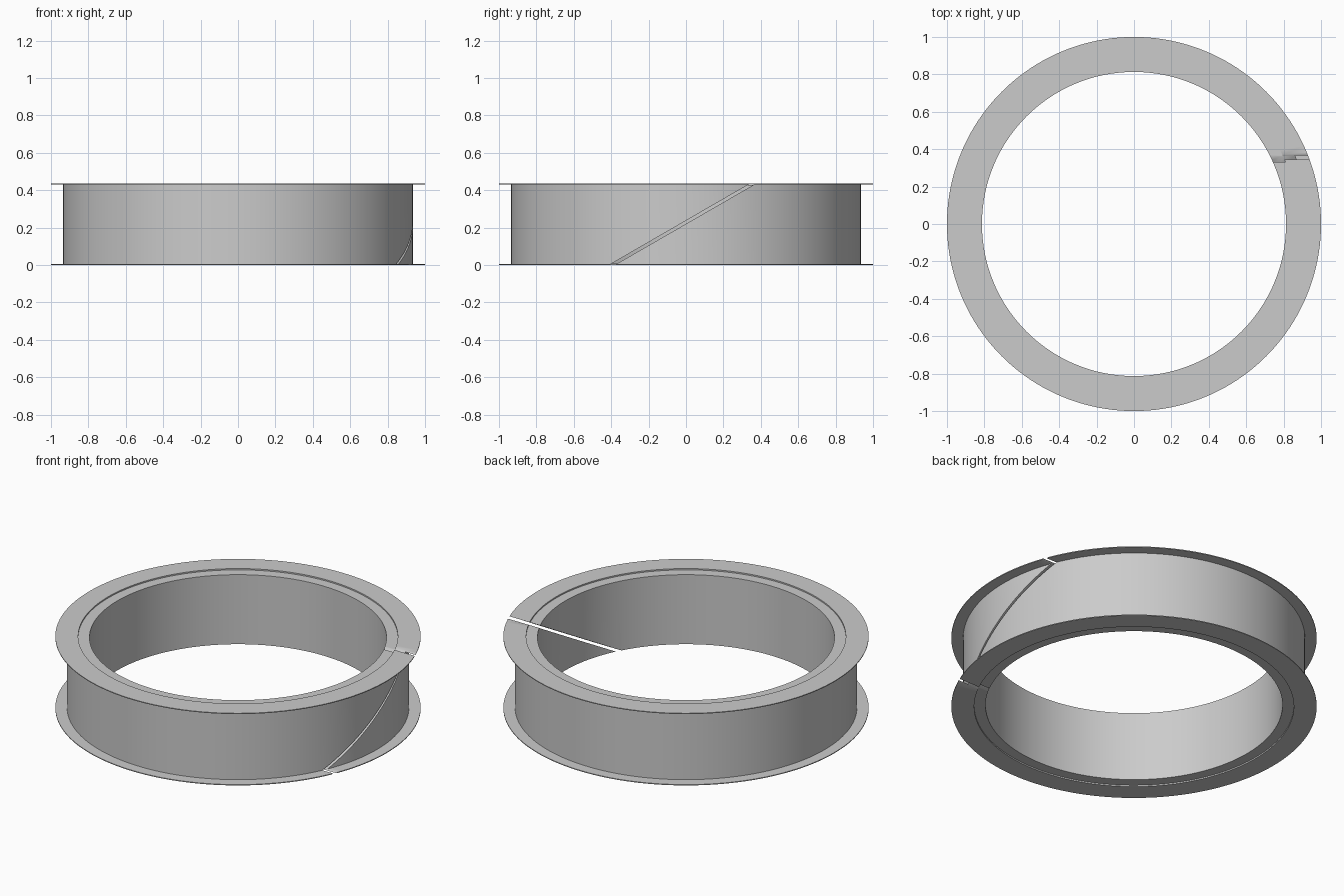
import bpy, bmesh, math
from mathutils import Matrix

cube = bpy.data.objects.get("Cube")
if cube:
    bpy.data.objects.remove(cube, do_unlink=True)

HEIGHT = 0.436
FLANGE = 0.005      # flange thickness
RECESS = 0.008      # step down to the inner rim
R_FLANGE, R_WALL, R_STEP, R_BORE = 1.0, 0.936, 0.875, 0.813
SEGMENTS = 160

grey = bpy.data.materials.new("light grey")
grey.use_nodes = True
colour = (0.6, 0.6, 0.6, 1)
grey.diffuse_color = colour
grey.node_tree.nodes["Principled BSDF"].inputs["Base Color"].default_value = colour


def add_object(name, bm):
    bmesh.ops.recalc_face_normals(bm, faces=bm.faces)
    mesh = bpy.data.meshes.new(name)
    bm.to_mesh(mesh)
    bm.free()
    mesh.materials.append(grey)
    obj = bpy.data.objects.new(name, mesh)
    bpy.context.collection.objects.link(obj)
    return obj


# Flanged ring: the upper half profile is mirrored, then revolved
upper = [(R_BORE, HEIGHT - RECESS), (R_STEP, HEIGHT - RECESS), (R_STEP, HEIGHT),
         (R_FLANGE, HEIGHT), (R_FLANGE, HEIGHT - FLANGE), (R_WALL, HEIGHT - FLANGE)]
profile = upper + [(r, HEIGHT - z) for r, z in reversed(upper)]
bm = bmesh.new()
rings = []
for i in range(SEGMENTS):
    a = math.tau * i / SEGMENTS
    rings.append([bm.verts.new((r * math.cos(a), r * math.sin(a), z)) for r, z in profile])
for i, ring in enumerate(rings):
    after = rings[(i + 1) % SEGMENTS]
    for j in range(len(profile)):
        k = (j + 1) % len(profile)
        bm.faces.new((ring[j], after[j], after[k], ring[k]))
bushing = add_object("flanged_split_ring", bm)

# Slanted slit through one side of the ring
bm = bmesh.new()
bmesh.ops.create_cube(bm, size=1, matrix=(
    Matrix.Translation((0.8, -0.018, HEIGHT / 2))
    @ Matrix.Rotation(math.radians(30), 4, "X")
    @ Matrix.Diagonal((0.9, 1.2, 0.015, 1))))
cutter = add_object("slit_cutter", bm)
cutter.hide_render = True

cut = bushing.modifiers.new("slit", "BOOLEAN")
cut.operation = "DIFFERENCE"
cut.solver = "EXACT"
cut.object = cutter
bpy.ops.object.select_all(action="DESELECT")
bpy.context.view_layer.objects.active = bushing
bushing.select_set(True)
bpy.ops.object.modifier_apply(modifier=cut.name)
bpy.data.objects.remove(cutter, do_unlink=True)
bpy.ops.object.shade_smooth_by_angle(angle=math.radians(30))
